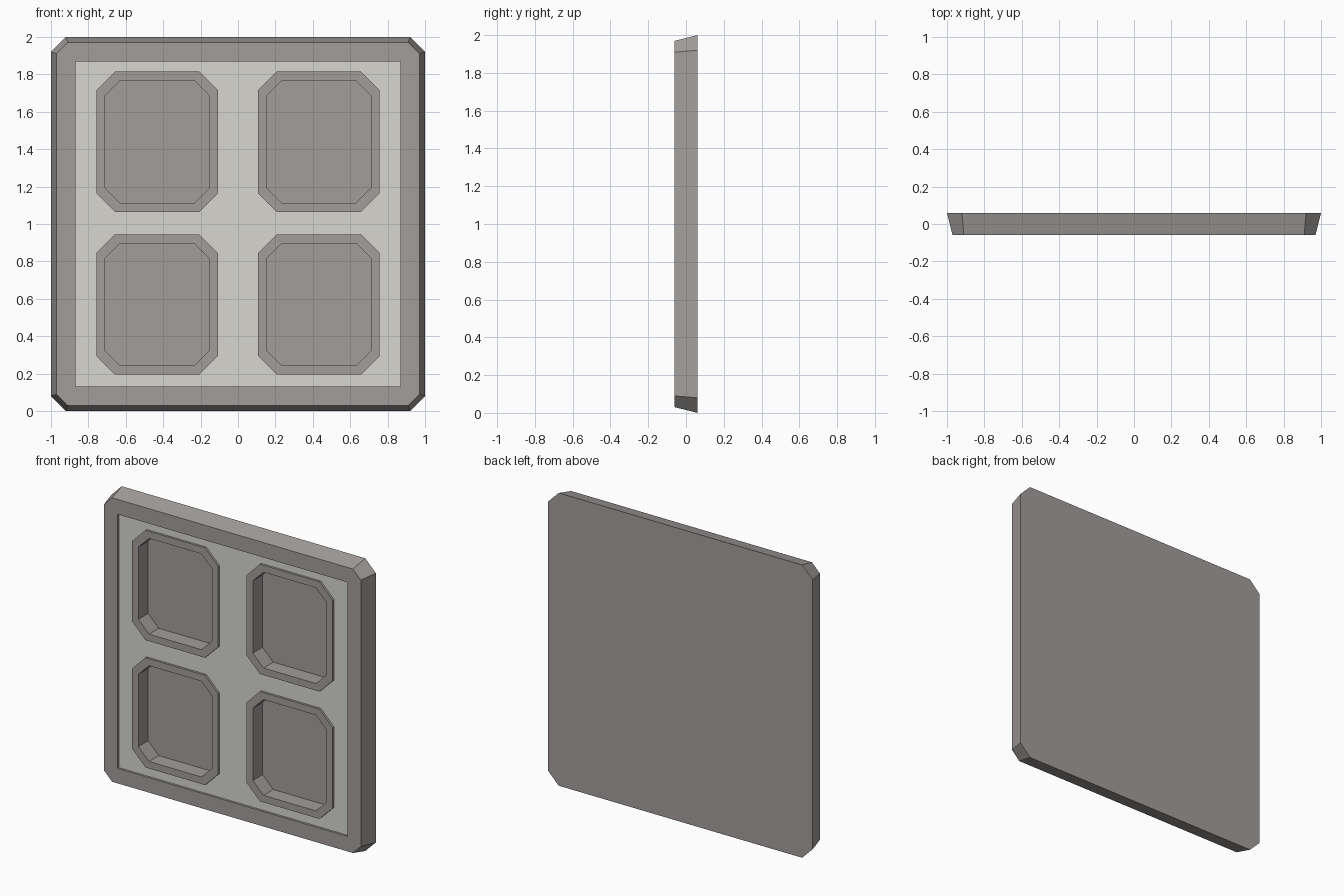
import bpy, bmesh

if "Cube" in bpy.data.objects:
    bpy.data.objects.remove(bpy.data.objects["Cube"])

FRONT, PANEL, FLOOR, BACK = -0.06, -0.045, 0.045, 0.06


def material(name, rgb):
    m = bpy.data.materials.new(name)
    m.diffuse_color = (*rgb, 1)
    m.use_nodes = True
    m.node_tree.nodes["Principled BSDF"].inputs["Base Color"].default_value = m.diffuse_color
    return m


dark = material("dark_grey", (0.36, 0.34, 0.33))
light = material("light_grey", (0.68, 0.67, 0.63))


def octagon(cx, cz, hx, hz, cut, y):
    """Rectangle with cut corners in the xz plane (cut 0 = plain rectangle)."""
    pts = []
    for sx, sz in ((1, -1), (1, 1), (-1, 1), (-1, -1)):
        a = (cx + sx * (hx - cut), y, cz + sz * hz)
        b = (cx + sx * hx, y, cz + sz * (hz - cut))
        pts += [a, b] if sx * sz < 0 else [b, a]
    return pts


def finish(name, bm, mat):
    me = bpy.data.meshes.new(name)
    bm.to_mesh(me)
    bm.free()
    me.materials.append(mat)
    ob = bpy.data.objects.new(name, me)
    bpy.context.collection.objects.link(ob)
    return ob


def loft(name, loops, mat, cap_first=False, cap_last=False):
    """Skin consecutive loops running from back outline to front and inwards."""
    bm = bmesh.new()
    rows = [[bm.verts.new(p) for p in loop] for loop in loops]
    for a, b in zip(rows, rows[1:]):
        for i in range(8):
            j = (i + 1) % 8
            bm.faces.new((a[i], a[j], b[j], b[i]))
    if cap_first:
        bm.faces.new(rows[0][::-1])
    if cap_last:
        bm.faces.new(rows[-1])
    bmesh.ops.remove_doubles(bm, verts=bm.verts, dist=1e-5)
    return finish(name, bm, mat)


# Tapered outer frame with closed back and shallow square opening
loft("frame", [
    octagon(0, 1, 1.0, 1.0, 0.08, BACK),
    octagon(0, 1, 0.97, 0.97, 0.06, FRONT),
    octagon(0, 1, 0.868, 0.868, 0, FRONT),
    octagon(0, 1, 0.868, 0.868, 0, PANEL),
], dark, cap_first=True)

# Four raised rims around deep pockets
centres = [(sx * 0.4325, z) for z in (0.57, 1.44) for sx in (-1, 1)]
for n, (cx, cz) in enumerate(centres, 1):
    loft(f"pocket_{n}", [
        octagon(cx, cz, 0.325, 0.375, 0.1, PANEL),
        octagon(cx, cz, 0.325, 0.375, 0.1, FRONT),
        octagon(cx, cz, 0.278, 0.327, 0.08, FRONT),
        octagon(cx, cz, 0.278, 0.327, 0.08, FLOOR),
    ], dark, cap_last=True)

# Light panel filling the opening, with a hole for each pocket
bm = bmesh.new()
outlines = [octagon(0, 1, 0.868, 0.868, 0, PANEL)[::2]]
outlines += [octagon(cx, cz, 0.325, 0.375, 0.1, PANEL) for cx, cz in centres]
for pts in outlines:
    vs = [bm.verts.new(p) for p in pts]
    for a, b in zip(vs, vs[1:] + vs[:1]):
        bm.edges.new((a, b))
bmesh.ops.triangle_fill(bm, use_beauty=True, edges=bm.edges[:], normal=(0, -1, 0))
for f in bm.faces:
    f.normal_update()
    if f.normal.y > 0:
        f.normal_flip()
finish("panel", bm, light)
